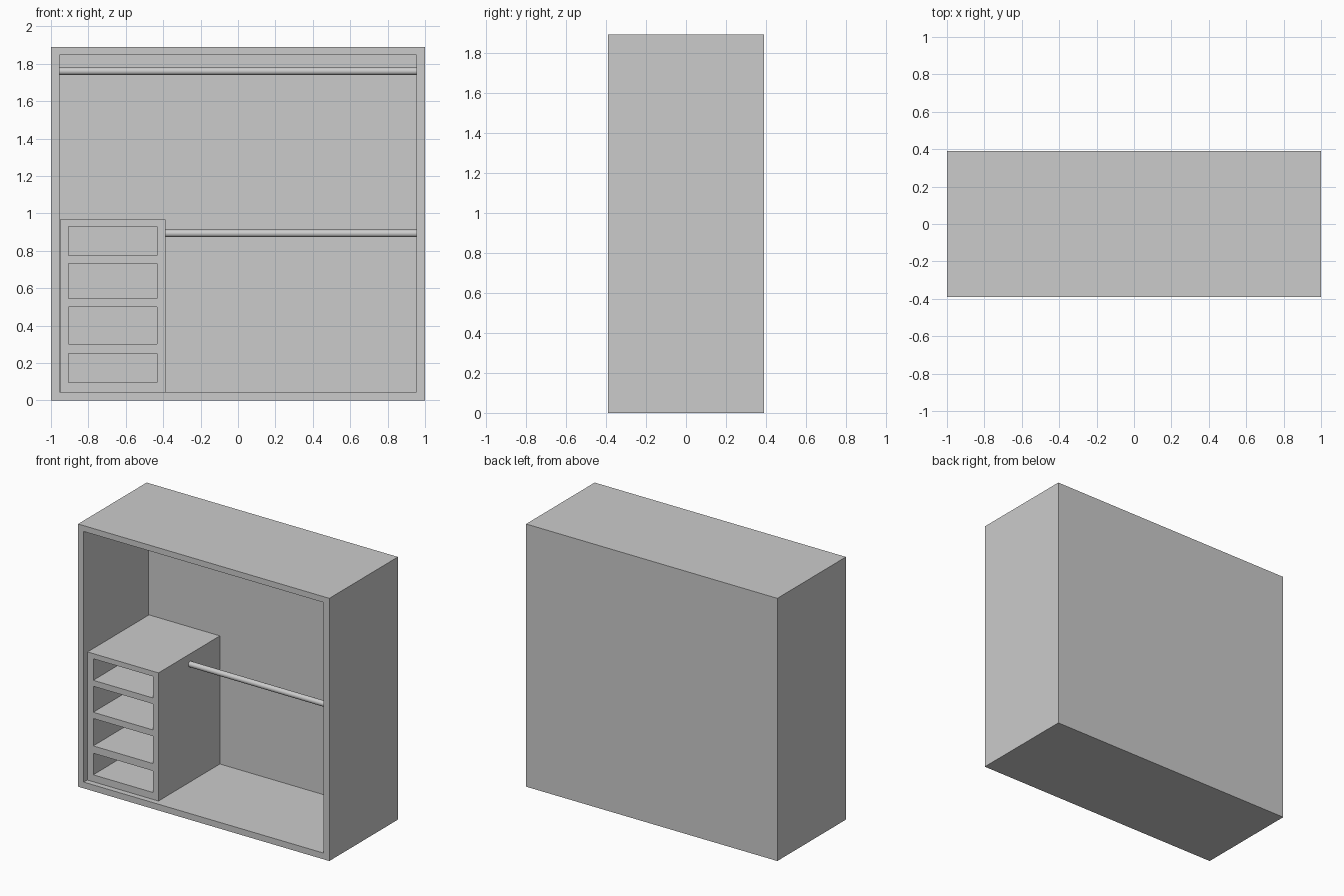
import bpy, bmesh
from math import pi

if "Cube" in bpy.data.objects:
    bpy.data.objects.remove(bpy.data.objects["Cube"])


def carcass(name, xs, zs, y_front, y_back, y_pocket):
    """Box whose front is split by xs and zs; odd cells are sunk back to y_pocket."""
    bm = bmesh.new()
    grid = [[bm.verts.new((x, y_front, z)) for z in zs] for x in xs]
    pockets, front = [], []
    for i in range(len(xs) - 1):
        for k in range(len(zs) - 1):
            f = bm.faces.new((grid[i][k], grid[i + 1][k],
                              grid[i + 1][k + 1], grid[i][k + 1]))
            front.append(f)
            if i % 2 and k % 2:
                pockets.append(f)
    # Outer sides and back
    ext = bmesh.ops.extrude_face_region(bm, geom=front, use_keep_orig=True)
    for v in ext["geom"]:
        if isinstance(v, bmesh.types.BMVert):
            v.co.y = y_back
    # Hollow compartments
    for f in bmesh.ops.extrude_discrete_faces(bm, faces=pockets)["faces"]:
        for v in f.verts:
            v.co.y = y_pocket
    bmesh.ops.recalc_face_normals(bm, faces=bm.faces)
    mesh = bpy.data.meshes.new(name)
    bm.to_mesh(mesh)
    bm.free()
    obj = bpy.data.objects.new(name, mesh)
    bpy.context.collection.objects.link(obj)
    return obj


def rail(name, x0, x1, y, z, radius=0.02):
    bpy.ops.mesh.primitive_cylinder_add(
        vertices=32, radius=radius, depth=x1 - x0,
        location=((x0 + x1) / 2, y, z), rotation=(0, pi / 2, 0))
    bpy.context.object.name = name
    bpy.ops.object.shade_smooth_by_angle()


# Wardrobe body, open at the front
carcass("wardrobe_body", (-1, -0.955, 0.955, 1), (0, 0.045, 1.848, 1.89),
        -0.39, 0.39, 0.348)

# Low cabinet with four open compartments
carcass("shelf_cabinet", (-0.952, -0.907, -0.433, -0.388),
        (0.045, 0.095, 0.25, 0.303, 0.50, 0.545, 0.732, 0.775, 0.93, 0.967),
        -0.35, 0.348, 0.30)

# Hanging rails
rail("upper_rail", -0.955, 0.955, 0.01, 1.76)
rail("lower_rail", -0.388, 0.955, 0.01, 0.893)
